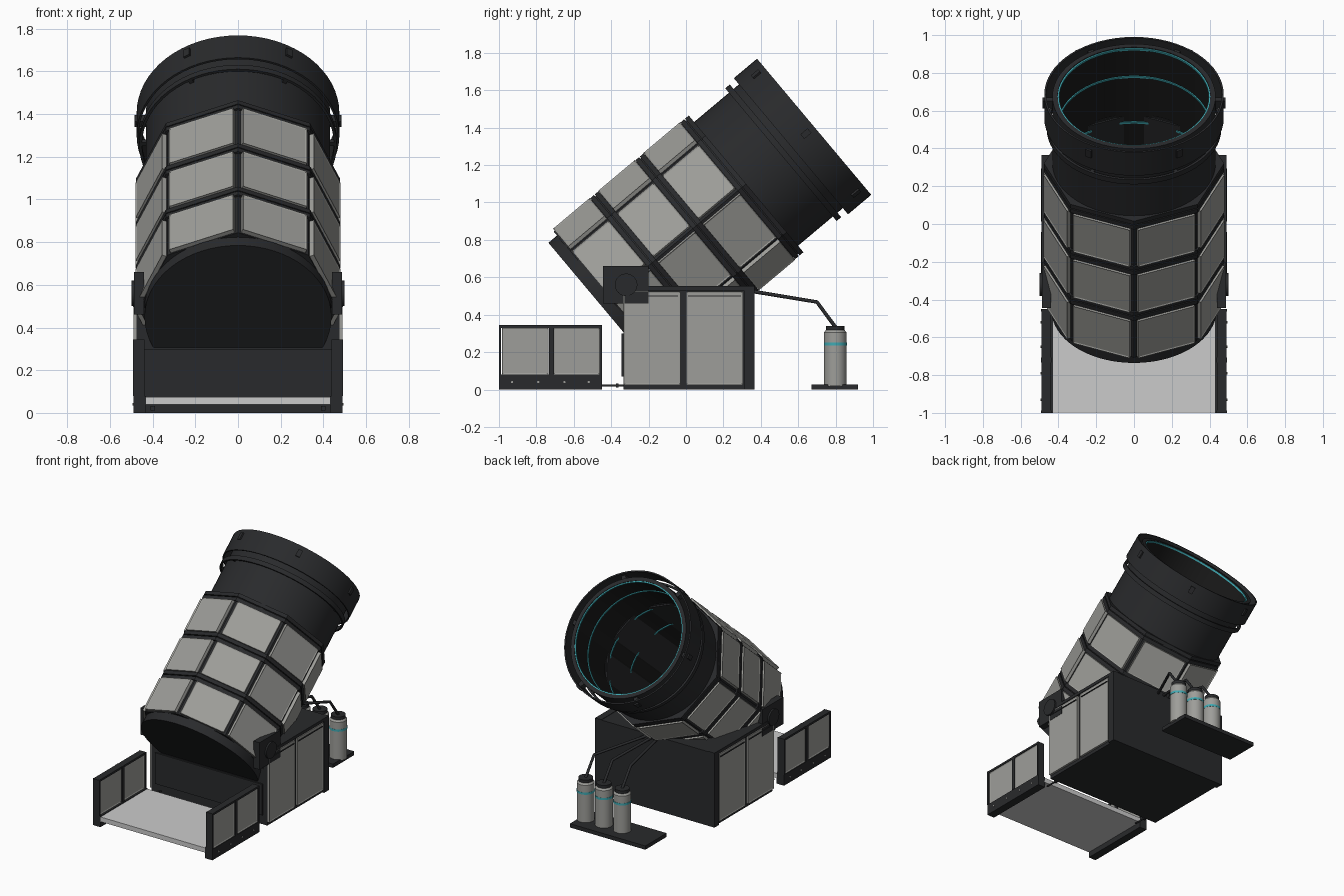
import bpy, bmesh, math
from mathutils import Matrix, Vector

if "Cube" in bpy.data.objects:
    bpy.data.objects.remove(bpy.data.objects["Cube"])

def mat(name, c):
    m = bpy.data.materials.new(name)
    m.diffuse_color = (*c, 1)
    m.use_nodes = True
    m.node_tree.nodes["Principled BSDF"].inputs["Base Color"].default_value = m.diffuse_color
    return m

DARK = mat("dark_metal", (0.022, 0.023, 0.025))
BLACK = mat("black_bore", (0.01, 0.01, 0.01))
PANEL = mat("panel_grey", (0.34, 0.34, 0.32))
LIGHT = mat("floor_grey", (0.55, 0.55, 0.55))
TEAL = mat("teal_glow", (0.05, 0.4, 0.45))

# Tilted frame of the barrel: local z runs along the axis, local -y is its upper side
BARREL = Matrix.Translation((0, -0.454, 0.449)) @ Matrix.Rotation(math.radians(-50), 4, 'X')

def finish(name, bm, material, matrix=None, smooth=False):
    bmesh.ops.recalc_face_normals(bm, faces=bm.faces)
    me = bpy.data.meshes.new(name)
    bm.to_mesh(me)
    bm.free()
    ob = bpy.data.objects.new(name, me)
    bpy.context.collection.objects.link(ob)
    me.materials.append(material)
    if matrix:
        ob.matrix_world = matrix
    if smooth:
        bpy.ops.object.select_all(action='DESELECT')
        ob.select_set(True)
        bpy.context.view_layer.objects.active = ob
        bpy.ops.object.shade_smooth_by_angle(angle=math.radians(30))
    return ob

def box(name, x, y, z, material, matrix=None):
    bm = bmesh.new()
    bmesh.ops.create_cube(bm, size=1)
    for v in bm.verts:
        v.co = [(a + b) / 2 + c * (b - a) for (a, b), c in zip((x, y, z), v.co)]
    return finish(name, bm, material, matrix)

def lathe(name, profile, n, material, matrix=None, closed=True):
    """Revolve (radius, height) points round local z."""
    bm = bmesh.new()
    rings = []
    for r, h in profile:
        if r == 0:
            rings.append([bm.verts.new((0, 0, h))] * n)
        else:
            rings.append([bm.verts.new((r * math.cos(2 * math.pi * i / n),
                                        r * math.sin(2 * math.pi * i / n), h)) for i in range(n)])
    pairs = list(zip(rings, rings[1:])) + ([(rings[-1], rings[0])] if closed else [])
    for a, b in pairs:
        for i in range(n):
            j = (i + 1) % n
            vs = list(dict.fromkeys((a[i], a[j], b[j], b[i])))
            if len(vs) > 2:
                bm.faces.new(vs)
    return finish(name, bm, material, matrix, smooth=n > 12)

def band(name, r0, r1, h0, h1, n, material, matrix=None):
    return lathe(name, [(r0, h0), (r1, h0), (r1, h1), (r0, h1)], n, material, matrix)

def drum(name, r, h0, h1, n, material, matrix=None):
    return lathe(name, [(0, h0), (r, h0), (r, h1), (0, h1)], n, material, matrix, closed=False)

def plate(name, w, h, t, matrix, material=PANEL):
    """Flat plate facing local z with a recessed field inside a thin frame."""
    bm = bmesh.new()
    bmesh.ops.create_cube(bm, size=1)
    for v in bm.verts:
        v.co = Vector((v.co.x * w, v.co.y * h, (v.co.z - 0.5) * t))
    top = [f for f in bm.faces if f.normal.z > 0.9]
    bmesh.ops.inset_region(bm, faces=top, thickness=0.01, depth=-0.004)
    return finish(name, bm, material, matrix)

def tube(name, points, r, material):
    cu = bpy.data.curves.new(name, 'CURVE')
    cu.dimensions = '3D'
    cu.bevel_depth = r
    cu.bevel_resolution = 2
    sp = cu.splines.new('POLY')
    sp.points.add(len(points) - 1)
    for p, co in zip(sp.points, points):
        p.co = (*co, 1)
    cu.materials.append(material)
    ob = bpy.data.objects.new(name, cu)
    bpy.context.collection.objects.link(ob)

# Barrel tube with closed breech and open bore
lathe("barrel_tube", [(0, 0), (0.438, 0), (0.438, 0.06), (0.432, 0.06), (0.432, 1.475),
                      (0.405, 1.475), (0.405, 0.12), (0, 0.12)], 64, DARK, BARREL, closed=False)
band("bore_lining", 0.402, 0.406, 0.12, 1.47, 64, BLACK, BARREL)
for i, s in enumerate((0.65, 0.96, 1.275, 1.465)):
    band(f"bore_light_ring_{i}", 0.396, 0.404, s - 0.006, s + 0.006, 64, TEAL, BARREL)

# Free-standing muzzle hoops and their lugs
band("muzzle_rim", 0.465, 0.475, 1.325, 1.487, 64, DARK, BARREL)
band("muzzle_hoop", 0.45, 0.463, 1.255, 1.287, 64, DARK, BARREL)
for i in range(6):
    m = BARREL @ Matrix.Rotation(math.radians(60 * i), 4, 'Z')
    box(f"rim_lug_{i}", (0.43, 0.485), (-0.016, 0.016), (1.405, 1.455), DARK, m)
    box(f"hoop_lug_{i}", (0.43, 0.462), (-0.01, 0.01), (1.26, 1.282), DARK, m)

# Eight-sided jacket with ribs and armour panels
band("jacket", 0.42, 0.466, 0.06, 1.0, 8, DARK, BARREL)
for row in range(3):
    s = 0.195 + 0.315 * row
    for k, off in enumerate((0.142, 0.174)):
        band(f"jacket_rib_{row}_{k}", 0.43, 0.477, s + off - 0.013, s + off + 0.013, 8, DARK, BARREL)
    for k in range(8):
        m = (BARREL @ Matrix.Rotation(math.radians(45 * k + 22.5), 4, 'Z')
             @ Matrix.Translation((0.452, 0, s)) @ Matrix.Rotation(math.pi / 2, 4, 'Y')
             @ Matrix.Rotation(math.pi / 2, 4, 'Z'))
        plate(f"armour_panel_{row}_{k}", 0.325, 0.255, 0.025, m)

# Base housing
box("base_housing", (-0.475, 0.475), (-0.335, 0.365), (0, 0.55), DARK)
box("housing_front_sill", (-0.44, 0.44), (-0.345, -0.33), (0.07, 0.3), DARK)

for side, sx in (("right", 1), ("left", -1)):
    def sided(a, b):
        return tuple(sorted((sx * a, sx * b)))
    face = Matrix.Rotation(sx * math.pi / 2, 4, 'Z') @ Matrix.Rotation(math.pi / 2, 4, 'X')

    # Housing side panels with corner post and top cap
    for k, (y0, y1) in enumerate(((-0.333, -0.03), (0.0, 0.305))):
        m = Matrix.Translation((sx * 0.49, (y0 + y1) / 2, 0.275)) @ face
        plate(f"housing_panel_{side}_{k}", y1 - y0, 0.5, 0.02, m)
        box(f"housing_panel_lip_{side}_{k}", sided(0.48, 0.492), (y0 + 0.012, y1 - 0.012),
            (0.497, 0.503), DARK)
    box(f"housing_post_{side}", sided(0.47, 0.49), (0.31, 0.365), (0, 0.53), DARK)
    box(f"housing_cap_{side}", sided(0.44, 0.49), (-0.26, 0.365), (0.53, 0.553), DARK)

    # Trunnion block and hub
    box(f"trunnion_block_{side}", sided(0.44, 0.488), (-0.445, -0.2), (0.46, 0.66), DARK)
    drum(f"trunnion_hub_{side}", 0.06, 0, 0.018, 32, DARK,
         Matrix.Translation((sx * 0.482, -0.32, 0.56)) @ face)

    # Loading deck side rail: base, posts, caps and panels
    box(f"rail_base_{side}", sided(0.43, 0.49), (-1, -0.45), (0, 0.08), DARK)
    for k, (y0, y1) in enumerate(((-1, -0.988), (-0.733, -0.707), (-0.462, -0.45))):
        box(f"rail_post_{side}_{k}", sided(0.437, 0.492), (y0, y1), (0.08, 0.345), DARK)
    box(f"rail_cap_{side}", sided(0.44, 0.49), (-1, -0.45), (0.33, 0.345), DARK)
    for k, yc in enumerate((-0.86, -0.585)):
        for nm, xo, fl in (("outer", 0.485, 0), ("inner", 0.445, math.pi)):
            m = (Matrix.Translation((sx * xo, yc, 0.205))
                 @ Matrix.Rotation(fl, 4, 'Z') @ face)
            plate(f"rail_panel_{nm}_{side}_{k}", 0.25, 0.25, 0.02, m)
    for k, y in enumerate((-0.93, -0.79, -0.65, -0.52)):
        drum(f"rail_bolt_{side}_{k}", 0.006, 0, 0.004, 10, PANEL,
             Matrix.Translation((sx * 0.49, y, 0.04)) @ face)

    # Link pipe between deck and housing
    tube(f"link_pipe_{side}", [(sx * 0.4, -0.46, 0.022), (sx * 0.4, -0.3, 0.022)], 0.006, DARK)
    box(f"link_joint_{side}", sided(0.39, 0.41), (-0.375, -0.36), (0.012, 0.032), DARK)

# Loading deck floor
box("deck_floor", (-0.432, 0.432), (-0.998, -0.45), (0.04, 0.075), LIGHT)

# Gas bottles on a ground plate, with hoses to the housing
box("bottle_plate", (-0.31, 0.31), (0.67, 0.92), (0, 0.028), DARK)
for k, x in enumerate((0.265, 0.115, -0.035)):
    at = Matrix.Translation((x, 0.798, 0))
    lathe(f"bottle_{k}", [(0, 0.02), (0.06, 0.02), (0.06, 0.305), (0.05, 0.318), (0, 0.318)],
          32, PANEL, at, closed=False)
    drum(f"bottle_cap_{k}", 0.05, 0.31, 0.34, 32, DARK, at)
    band(f"bottle_stripe_{k}", 0.055, 0.0615, 0.236, 0.252, 32, TEAL, at)
    tube(f"hose_{k}", [(x, 0.798, 0.335), (x, 0.70, 0.468), (x * 0.3, 0.355, 0.525)], 0.01, DARK)
